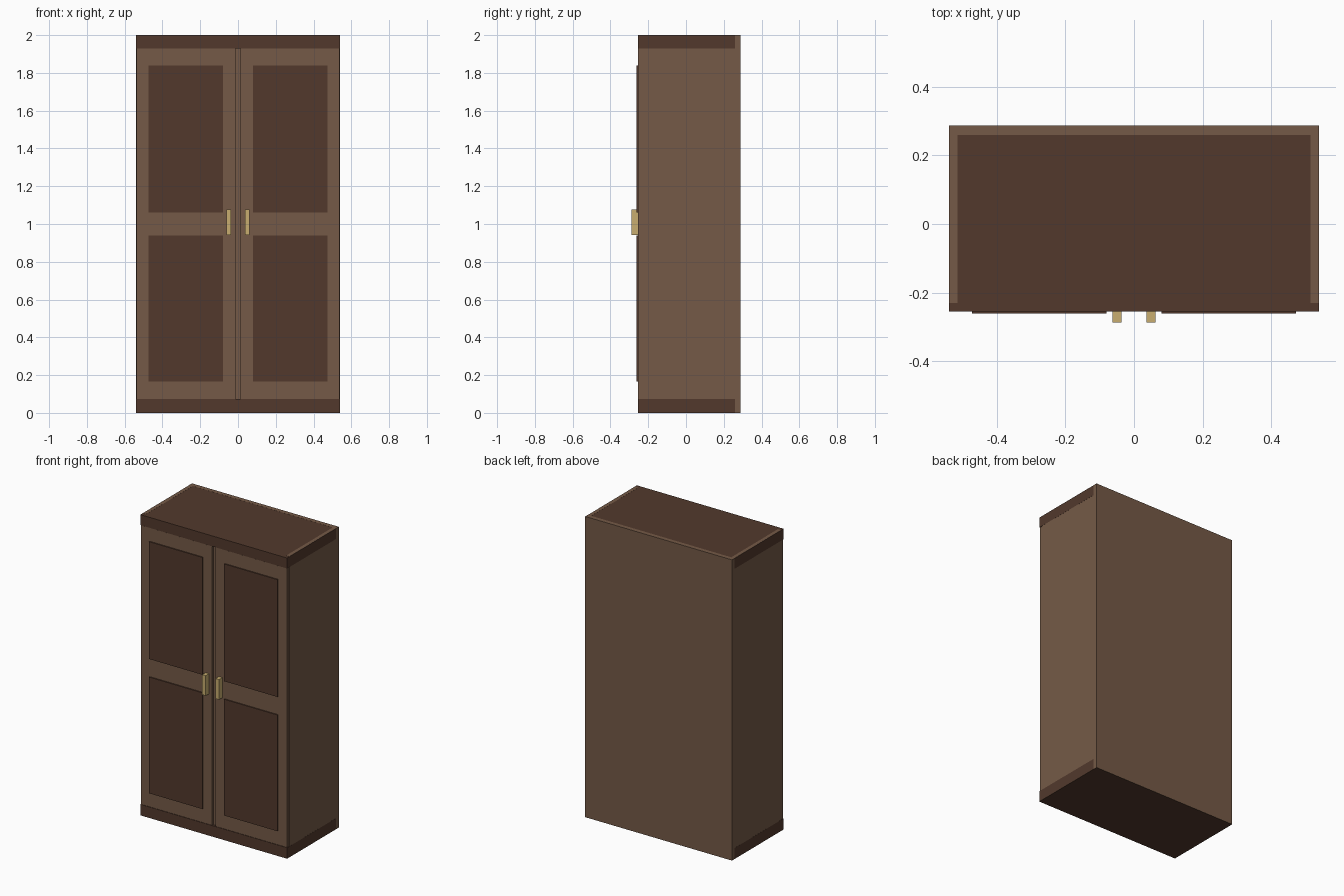
import bpy

if "Cube" in bpy.data.objects:
    bpy.data.objects.remove(bpy.data.objects["Cube"])


def material(name, hex_rgb):
    def lin(c):
        c /= 255
        return c / 12.92 if c <= 0.04045 else ((c + 0.055) / 1.055) ** 2.4
    m = bpy.data.materials.new(name)
    m.diffuse_color = (*[lin(int(hex_rgb[i:i + 2], 16)) for i in (0, 2, 4)], 1)
    m.use_nodes = True
    m.node_tree.nodes["Principled BSDF"].inputs["Base Color"].default_value = m.diffuse_color
    return m


LIGHT = material("light_wood", "755A47")
DARK = material("dark_wood", "52392C")
BRASS = material("brass", "C8AE70")


def box(name, x, y, z, mat):
    """Box from (min, max) ranges on each axis."""
    bpy.ops.mesh.primitive_cube_add(size=1, location=[sum(r) / 2 for r in (x, y, z)])
    ob = bpy.context.object
    ob.name = name
    ob.scale = [r[1] - r[0] for r in (x, y, z)]
    bpy.ops.object.transform_apply(location=False, rotation=False, scale=True)
    ob.data.materials.append(mat)
    return ob


# Carcass: the back and sides reach the top, flush with the dark boards
box("back_panel", (-0.54, 0.54), (0.26, 0.288), (0.0005, 2.0), LIGHT)
box("centre_post", (-0.03, 0.03), (-0.24, -0.20), (0.07, 1.935), LIGHT)

# Dark boards forming the top and the plinth
box("top_board", (-0.5398, 0.5398), (-0.255, 0.2875), (1.93, 1.9995), DARK)
box("base_board", (-0.5398, 0.5398), (-0.255, 0.2875), (0.0, 0.073), DARK)

for label, s in (("left", -1), ("right", 1)):
    def span(a, b):
        return tuple(sorted((s * a, s * b)))

    box(label + "_side", span(0.515, 0.5393), (-0.23, 0.2875), (0.0005, 2.0), LIGHT)
    # Door with two raised dark panels and a handle
    box(label + "_door", span(0.013, 0.537), (-0.2535, -0.23), (0.074, 1.929), LIGHT)
    for part, z in (("lower", (0.167, 0.94)), ("upper", (1.06, 1.84))):
        box(f"{label}_{part}_panel", span(0.08, 0.473), (-0.261, -0.25), z, DARK)
    box(label + "_handle", span(0.036, 0.062), (-0.288, -0.25), (0.942, 1.076), BRASS)
